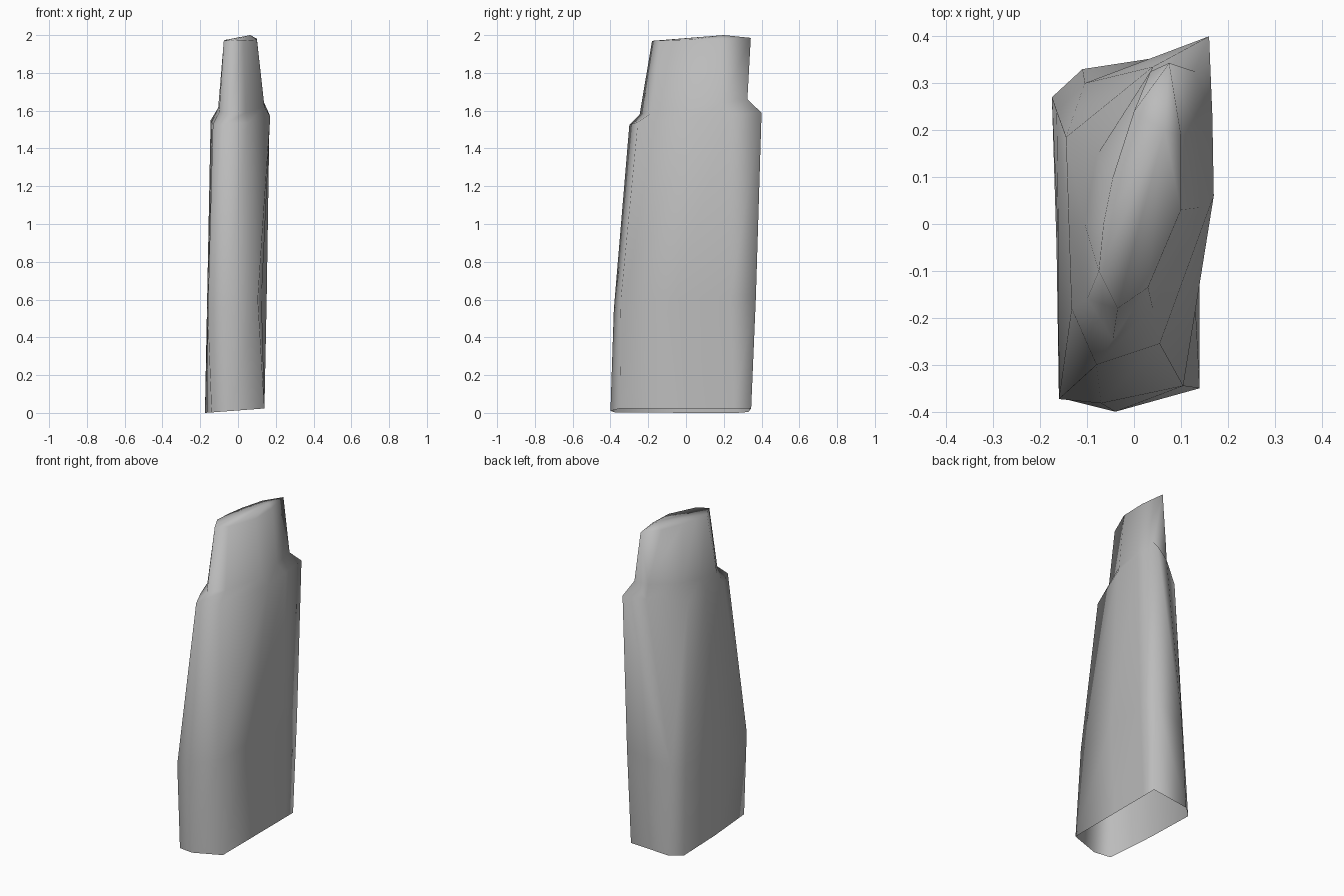
import bpy
import bmesh

# Remove the default cube
default_cube = bpy.data.objects.get("Cube")
if default_cube:
    bpy.data.objects.remove(default_cube, do_unlink=True)

BACK_PANEL = 5  # side of the outline that folds along its diagonal


def make_material(name, colour):
    """Plain single-colour material for viewport and render."""
    material = bpy.data.materials.new(name)
    material.use_nodes = True
    material.diffuse_color = colour
    shader = material.node_tree.nodes["Principled BSDF"]
    shader.inputs["Base Color"].default_value = colour
    return material


def add_ring(bm, outline, height, tilt_x=0, tilt_y=0):
    """Place a closed cross-section on a slightly tilted plane."""
    return [bm.verts.new((x, y, height + tilt_x * x + tilt_y * y))
            for x, y in outline]


def bridge(bm, lower, upper):
    """Join two cross-sections with a band of faces pointing outward."""
    count = len(lower)
    for i in range(count):
        j = (i + 1) % count
        if i == BACK_PANEL:
            bm.faces.new((lower[i], lower[j], upper[i]))
            bm.faces.new((lower[j], upper[j], upper[i]))
        else:
            bm.faces.new((lower[i], lower[j], upper[j], upper[i]))


def cap(bm, ring, peak):
    """Close a cross-section with a fan rising to a peak."""
    centre = bm.verts.new(peak)
    for i, vert in enumerate(ring):
        bm.faces.new((vert, ring[(i + 1) % len(ring)], centre))


# Cross-sections, counter-clockwise from the front corner on the -x side
foot_outline = [(-.14, -.375), (-.04, -.4), (.14, -.35), (.14, 0), (.14, .25),
                (.14, .345), (-.11, .33), (-.175, .27), (-.165, -.05)]
waist_outline = [(-.16, -.373), (-.07, -.382), (.105, -.345), (.125, -.06), (.152, .235),
                 (.15, .37), (-.105, .3), (-.165, .24), (-.161, -.05)]
shoulder_outline = [(-.133, -.18), (-.08, -.3), (.055, -.255), (.17, .06), (.167, .23),
                    (.16, .4), (.04, .335), (-.145, .185), (-.139, 0)]
neck_outline = [(-.1, -.16), (-.045, -.245), (.04, -.18), (.14, .035), (.137, .19),
                (.13, .325), (.035, .325), (-.08, .145), (-.105, 0)]
crown_outline = [(-.075, -.1), (-.035, -.18), (.03, -.135), (.1, .03), (.1, .19),
                 (.075, .343), (0, .24), (-.045, .1), (-.065, 0)]

# Tapered shell, open underneath
bm = bmesh.new()
rings = [
    add_ring(bm, foot_outline, .013, tilt_x=.075),
    add_ring(bm, waist_outline, .57, tilt_x=.3),
    add_ring(bm, shoulder_outline, 1.55, tilt_x=.09, tilt_y=.06),
    add_ring(bm, neck_outline, 1.615, tilt_y=.14),
    add_ring(bm, crown_outline, 1.975, tilt_y=.03),
]
for lower, upper in zip(rings, rings[1:]):
    bridge(bm, lower, upper)

# Low sloping crown
cap(bm, rings[-1], (.065, .2, 2))

for face in bm.faces:
    face.smooth = True

mesh = bpy.data.meshes.new("tapered_shell")
bm.to_mesh(mesh)
bm.free()
mesh.materials.append(make_material("plain grey", (.5, .5, .5, 1)))
shell = bpy.data.objects.new("tapered_shell", mesh)
bpy.context.collection.objects.link(shell)
